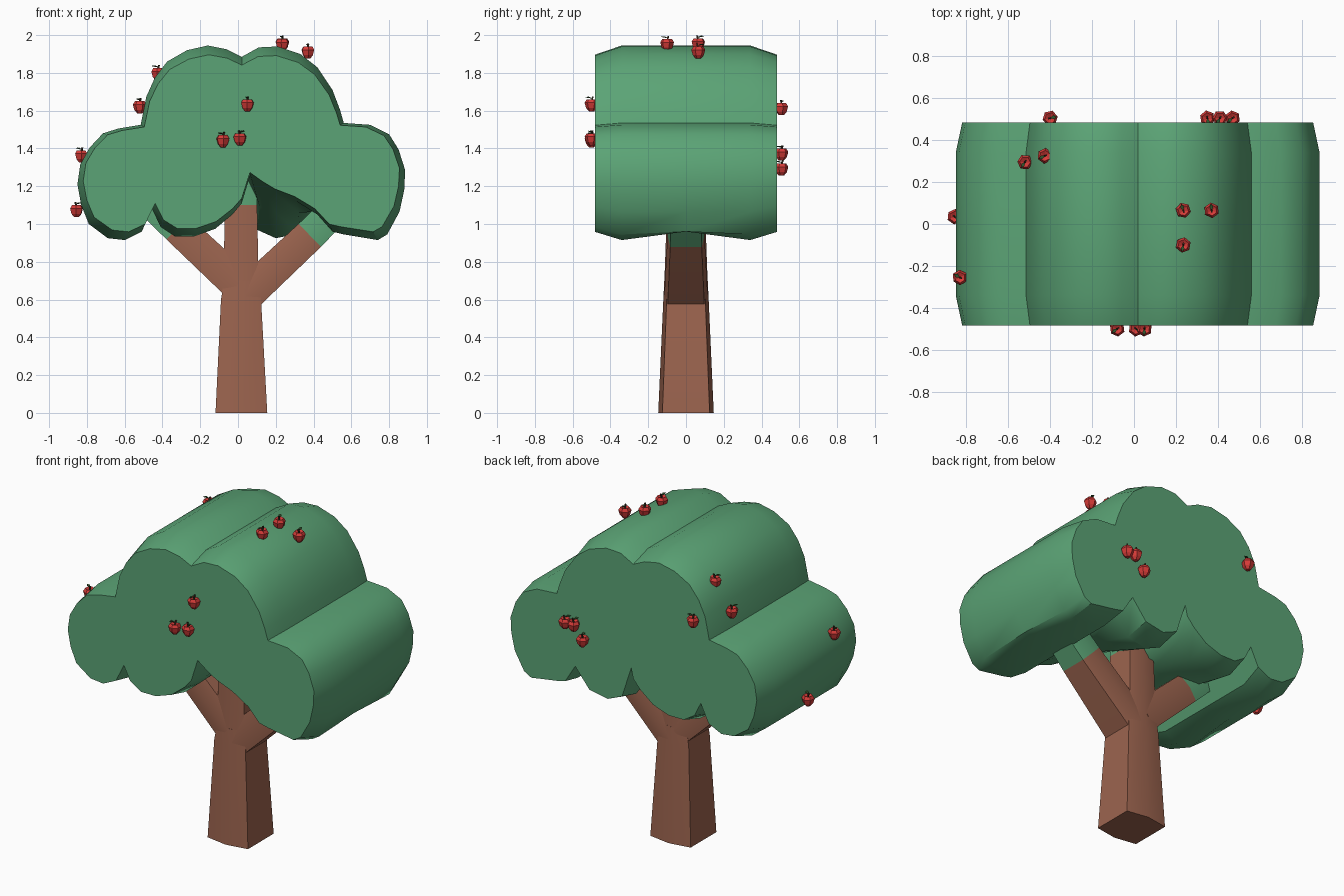
import bpy, bmesh, math, random
from mathutils import Vector, Matrix

if "Cube" in bpy.data.objects:
    bpy.data.objects.remove(bpy.data.objects["Cube"])

random.seed(4)


def material(name, rgb):
    m = bpy.data.materials.new(name)
    m.diffuse_color = (*rgb, 1)
    m.use_nodes = True
    m.node_tree.nodes["Principled BSDF"].inputs["Base Color"].default_value = m.diffuse_color
    return m


GREEN = material("leaf green", (0.105, 0.37, 0.18))
BROWN = material("bark brown", (0.33, 0.127, 0.077))
RED = material("apple red", (0.68, 0.045, 0.04))
STEM = material("stem brown", (0.045, 0.03, 0.015))
LEAF = material("small leaf green", (0.03, 0.09, 0.025))


def loft(bm, rings, mats=None):
    """Skin a list of point rings, capping both ends."""
    loops = [[bm.verts.new(p) for p in r] for r in rings]
    n = len(loops[0])
    for k, (a, b) in enumerate(zip(loops, loops[1:])):
        for i in range(n):
            f = bm.faces.new((a[i], a[(i + 1) % n], b[(i + 1) % n], b[i]))
            f.material_index = mats[k] if mats else 0
    for loop, mi in ((loops[0], 0), (loops[-1], mats[-1] if mats else 0)):
        bm.faces.new(loop).material_index = mi


def finish(bm, name, mats, angle=None):
    bmesh.ops.recalc_face_normals(bm, faces=bm.faces)
    me = bpy.data.meshes.new(name)
    bm.to_mesh(me)
    bm.free()
    for m in mats:
        me.materials.append(m)
    ob = bpy.data.objects.new(name, me)
    bpy.context.collection.objects.link(ob)
    if angle:
        bpy.ops.object.select_all(action='DESELECT')
        bpy.context.view_layer.objects.active = ob
        ob.select_set(True)
        bpy.ops.object.shade_smooth_by_angle(angle=math.radians(angle))
    return ob


# Trunk and branches: tapered limbs with a six-sided section
def limb(name, stations, mats, flat=False):
    """stations: (x, z, half width, half depth) along the limb."""
    rings = []
    for k, (x, z, w, d) in enumerate(stations):
        a = stations[max(k - 1, 0)]
        b = stations[min(k + 1, len(stations) - 1)]
        t = Vector((b[0] - a[0], 0, b[1] - a[1])).normalized()
        side = Vector((0, 0, 1)).cross(t) if flat else Vector((t.z, 0, -t.x))
        if flat:
            side = Vector((1, 0, 0))
        rings.append([Vector((x, 0, z)) + side * w * u + Vector((0, d * v, 0))
                      for u, v in ((-1, -.85), (0, -1), (1, -.85), (1, .85), (0, 1), (-1, .85))])
    bm = bmesh.new()
    loft(bm, rings, mats)
    return finish(bm, name, [BROWN, GREEN], 35)


limb("trunk", [(.018, 0, .137, .147), (.016, .6, .106, .12), (.016, .7, .09, .115)], [0, 0], True)
limb("centre_branch", [(.016, .6, .095, .118), (.016, 1.1, .085, .1), (.016, 1.35, .08, .095)], [0, 1], True)
limb("left_branch", [(0, .68, .09, .115), (-.32, .98, .085, .098), (-.5, 1.15, .08, .09)], [0, 1])
limb("right_branch", [(.04, .62, .09, .115), (.38, .94, .085, .098), (.56, 1.12, .08, .09)], [0, 1])

# Canopy: scalloped outline lofted front to back
LEFT = [(.02, 1.885), (-.06, 1.925), (-.16, 1.945), (-.27, 1.92), (-.375, 1.86), (-.44, 1.775),
        (-.485, 1.675), (-.515, 1.525), (-.635, 1.505), (-.715, 1.48), (-.785, 1.405),
        (-.835, 1.315), (-.85, 1.21), (-.83, 1.1), (-.79, 1.0), (-.69, .925), (-.6, .915),
        (-.51, .96), (-.455, 1.08), (-.41, .985), (-.335, .935), (-.23, .935), (-.12, .975),
        (-.03, 1.05), (.02, 1.11)]
FRONT_UNDER = [(.065, 1.26), (.13, 1.21), (.2, 1.165), (.31, 1.12), (.42, 1.05)]
BACK_UNDER = [(.035, 1.18), (.1, .97), (.2, .925), (.33, .95), (.43, 1.08)]
RIGHT = [(.5, .96), (.56, .945), (.74, .915), (.79, .945), (.855, 1.065), (.88, 1.18),
         (.885, 1.285), (.85, 1.395), (.8, 1.475), (.7, 1.525), (.56, 1.535), (.54, 1.605),
         (.5, 1.71), (.42, 1.83), (.33, 1.9), (.21, 1.94), (.11, 1.935)]


def section(y, under, sx, sz, floor=0):
    pts = []
    for x, z in LEFT + under + RIGHT:
        if -.44 < x < .44 and z < 1.3:
            z = max(z, floor)
        elif z < 1.3 and floor:
            z = max(z, .96)
        pts.append((.018 + (x - .018) * sx, y, 1.4 + (z - 1.4) * sz))
    return pts


MID_UNDER = [((a[0] + b[0]) / 2, (a[1] + b[1]) / 2) for a, b in zip(FRONT_UNDER, BACK_UNDER)]
bm = bmesh.new()
loft(bm, [section(-.483, FRONT_UNDER, .965, .91), section(-.34, FRONT_UNDER, 1, 1),
          section(0, MID_UNDER, 1, 1, 1.06),
          section(.34, BACK_UNDER, 1, 1), section(.483, BACK_UNDER, .965, .91)])
finish(bm, "canopy", [GREEN], 35)

# Apples: low-poly six-sided body with a stem and a leaf
bm = bmesh.new()
rings = []
for r, z in ((.014, -.034), (.029, -.016), (.037, .012), (.026, .03), (.007, .02)):
    rings.append([(r * math.cos(i * math.pi / 3), r * math.sin(i * math.pi / 3), z) for i in range(6)])
loft(bm, rings)
s = .004
loft(bm, [[(x + dx, y, z) for x, y in ((-s, -s), (s, -s), (s, s), (-s, s))]
          for dx, z in ((0, .018), (.007, .046))], [1])
for f in bm.faces[-2:]:
    f.material_index = 1
leaf = [(.0, 0, .034), (-.016, -.009, .041), (-.033, 0, .04), (-.016, .009, .041)]
loft(bm, [leaf, [(x, y, z + .003) for x, y, z in leaf]], [2])
bm.faces.ensure_lookup_table()
for f in bm.faces[-2:]:
    f.material_index = 2
first = finish(bm, "apple", [RED, STEM, LEAF])

SPOTS = [(.05, -.5, 1.63), (-.08, -.5, 1.44), (.01, -.5, 1.45),
         (-.52, .295, 1.62), (-.425, .325, 1.795), (-.855, .035, 1.07), (-.83, -.255, 1.36),
         (.235, .065, 1.953), (.37, .065, 1.91), (.235, -.1, 1.95),
         (-.4, .505, 1.61), (.35, .505, 1.29), (.41, .505, 1.37), (.47, .505, 1.37)]
for i, p in enumerate(SPOTS):
    ob = first
    if i:
        ob = bpy.data.objects.new("apple", first.data)
        bpy.context.collection.objects.link(ob)
    ob.location = p
    ob.rotation_euler = (0, 0, random.uniform(0, 6.28))
